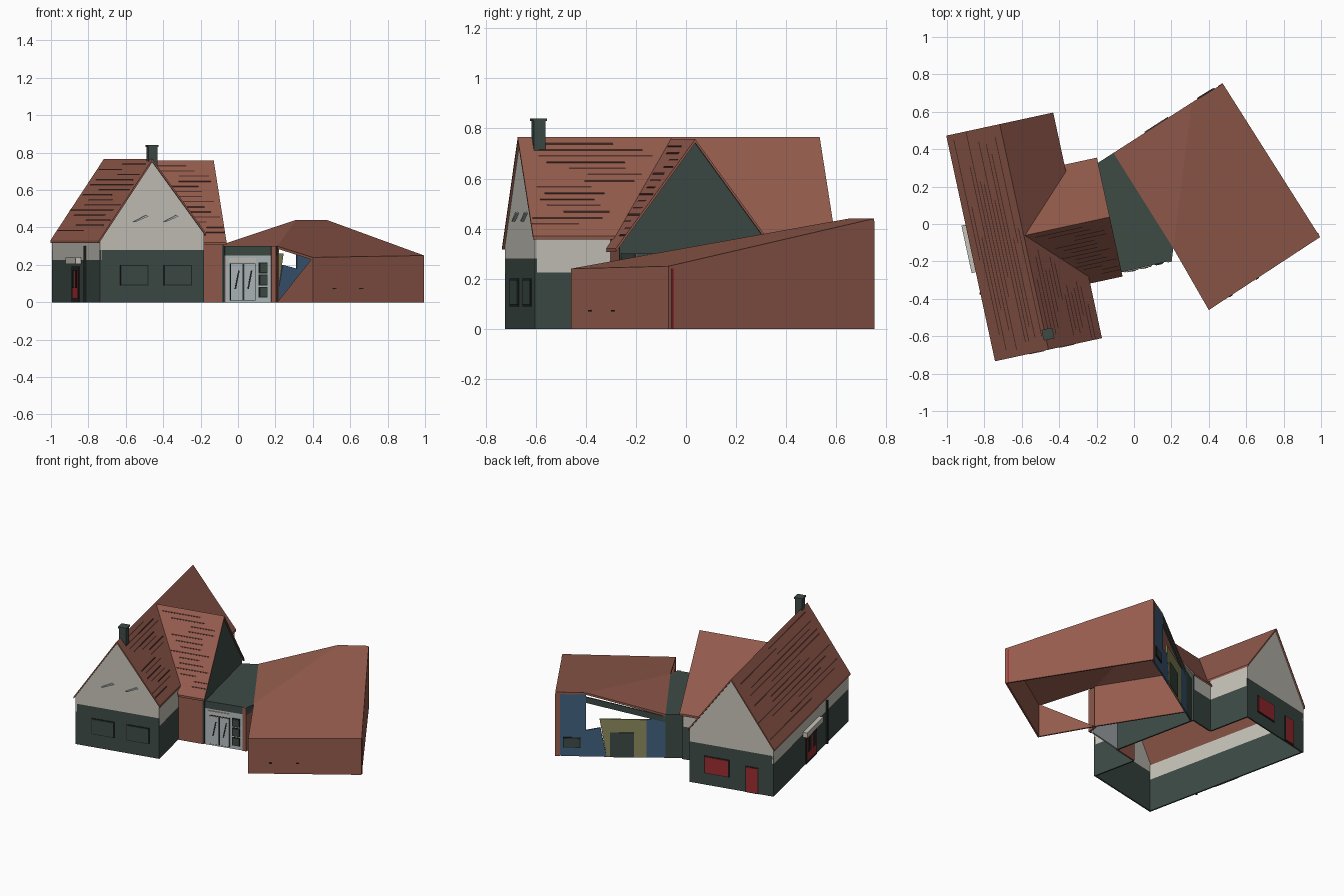
import bpy, bmesh, math, random
from mathutils import Vector

if "Cube" in bpy.data.objects:
    bpy.data.objects.remove(bpy.data.objects["Cube"])
random.seed(4)


def material(name, r, g, b):
    m = bpy.data.materials.new(name)
    m.use_nodes = True
    m.diffuse_color = (r, g, b, 1)
    m.node_tree.nodes["Principled BSDF"].inputs["Base Color"].default_value = (r, g, b, 1)
    return m


BRICK = material("brick red", .30, .107, .075)
GREEN = material("dark green", .047, .07, .06)
CREAM = material("cream render", .56, .54, .48)
DARK = material("near black", .014, .019, .017)
RED = material("door red", .33, .025, .03)
BLUE = material("wall blue", .055, .12, .21)
OLIVE = material("olive", .27, .26, .11)
GREY = material("light grey", .45, .5, .52)
COURSE = material("dark tile", .08, .03, .024)

# House frame: u across the house, v along it
ANGLE = math.radians(12.2)
U = Vector((math.cos(ANGLE), math.sin(ANGLE), 0))
V = Vector((-math.sin(ANGLE), math.cos(ANGLE), 0))
CENTRE = Vector((-.5875, -.069, 0))
UP = Vector((0, 0, 1))


def house(u, v, z=0):
    return CENTRE + U * u + V * v + UP * z


def prisms(name, outlines, offset, mat):
    """Extrude each outline by the offset, all in one object."""
    bm = bmesh.new()
    for pts in outlines:
        a = [bm.verts.new(p) for p in pts]
        b = [bm.verts.new(Vector(p) + offset) for p in pts]
        bm.faces.new(a)
        bm.faces.new(b[::-1])
        for i in range(len(a)):
            j = (i + 1) % len(a)
            bm.faces.new((a[j], a[i], b[i], b[j]))
    bmesh.ops.recalc_face_normals(bm, faces=bm.faces)
    me = bpy.data.meshes.new(name)
    bm.to_mesh(me)
    bm.free()
    me.materials.append(mat)
    ob = bpy.data.objects.new(name, me)
    bpy.context.collection.objects.link(ob)
    return ob


class Wall:
    """A vertical plane from p to q with its outside on the right hand."""

    def __init__(self, p, q):
        self.p, q = Vector(p), Vector(q)
        self.p.z = q.z = 0
        self.length = (q - self.p).length
        self.along = (q - self.p).normalized()
        self.out = self.along.cross(UP)

    def panel(self, name, outline, mat, depth=-.01):
        pts = [self.p + self.along * d + UP * z for d, z in outline]
        return prisms(name, [pts], self.out * depth, mat)

    def rect(self, name, d0, d1, z0, z1, mat, depth=.005):
        return self.panel(name, [(d0, z0), (d1, z0), (d1, z1), (d0, z1)], mat, depth)

    def full(self, name, z0, za, zb, mat):
        n = self.length
        return self.panel(name, [(0, z0), (n, z0), (n, zb), (0, za)], mat)

    def window(self, name, d0, d1, z0, z1, pane, frame=DARK, rim=.006):
        self.rect(name + "_frame", d0, d1, z0, z1, frame, .004)
        self.rect(name + "_pane", d0 + rim, d1 - rim, z0 + rim, z1 - rim, pane, .007)


# Main house walls
HW, HL = .285, .608
WEST_EAVE, EAST_EAVE, RIDGE, BAND, SILL = .33, .365, .765, .28, .225
front = Wall(house(-HW, -HL), house(HW, -HL))
back = Wall(house(HW, HL), house(-HW, HL))
west = Wall(house(-HW, HL), house(-HW, -HL))
for w, tag, za, zb in ((front, "front", WEST_EAVE, EAST_EAVE), (back, "back", EAST_EAVE, WEST_EAVE)):
    n = w.length
    w.full(tag + "_lower_wall", 0, BAND, BAND, GREEN)
    w.panel(tag + "_gable", [(0, BAND), (n, BAND), (n, zb), (n / 2, RIDGE - .015), (0, za)], CREAM)
west.full("west_lower_wall", 0, SILL, SILL, GREEN)
west.full("west_upper_wall", SILL, WEST_EAVE, WEST_EAVE, CREAM)
for tag, v0, v1 in (("front", -HL, -.3), ("back", .31, HL)):
    w = Wall(house(HW, v0), house(HW, v1))
    w.full("east_lower_wall_" + tag, 0, SILL, SILL, GREEN)
    w.full("east_upper_wall_" + tag, SILL, EAST_EAVE, EAST_EAVE, CREAM)

# Front windows and gable lamp bars
for i, d in enumerate((.11, .348)):
    front.window(f"front_window_{i}", d, d + .155, .09, .2, GREEN)
for i, d in enumerate((.18, .345)):
    front.panel(f"gable_lamp_{i}", [(d, .43), (d + .01, .428), (d + .083, .46), (d + .07, .466)], GREY, .012)

# Back window and door, west door with canopy, drainpipe
back.window("back_window", .1, .27, .08, .2, RED)
back.window("back_door", .38, .47, 0, .18, RED)
mid = west.length / 2
west.window("west_door", mid - .09, mid + .09, 0, .19, RED, DARK, .02)
for i in (-1, 1):
    west.rect("west_door_grille", mid + i * .035 - .022, mid + i * .035 + .022, .075, .17, DARK, .009)
west.rect("west_canopy", mid - .13, mid + .13, .205, .24, CREAM, .03)
west.rect("drainpipe", mid + .24, mid + .252, 0, .3, DARK, .012)

# Main roof
THICK = UP * -.014
RW, RL = .2925, .617
prisms("main_roof_west", [[house(-RW, -RL, WEST_EAVE), house(0, -RL, RIDGE),
                           house(0, RL, RIDGE), house(-RW, RL, WEST_EAVE)]], THICK, BRICK)
prisms("main_roof_east", [[house(RW, -RL, .37), house(RW, RL, .37),
                           house(0, RL, RIDGE), house(0, -RL, RIDGE)]], THICK, BRICK)

# Cross wing roof and walls
MID, SPAN, END, TOP, EAVE = .007, .325, .47, .757, .32
for tag, side in (("south", -1), ("north", 1)):
    e = MID + side * SPAN
    prisms("wing_roof_" + tag, [[house(0, MID, TOP), house(END, MID, TOP),
                                 house(END, e, EAVE), house(RW, e, EAVE)]], THICK, BRICK)
gable = Wall(house(.46, -.3), house(.46, .314))
g = gable.length
gable.panel("wing_gable", [(0, 0), (g, 0), (g, .335), (g / 2, TOP - .014), (0, .335)], GREEN)
Wall(house(HW, -.3), house(.46, -.3)).full("wing_south_wall", 0, .33, .33, BRICK)
north = Wall(house(.46, .314), house(HW, .314))
north.full("wing_north_lower_wall", 0, SILL, SILL, GREEN)
north.full("wing_north_upper_wall", SILL, .33, .33, CREAM)

# Dark tile courses, in broken runs parallel to the ridges
strips = []


def course(a, b, down):
    s, e = sorted(random.random() for _ in "ab")
    p, q = a.lerp(b, s * .6), a.lerp(b, .4 + e * .6)
    strips.append([p, q, q + down, p + down])


LIFT = .002
for i in range(1, 15):
    t = i / 16
    z = RIDGE + (WEST_EAVE - RIDGE) * t + LIFT
    course(house(-RW * t, -RL, z), house(-RW * t, RL, z), house(-.004, 0, -.006) - CENTRE)
    z = RIDGE + (.37 - RIDGE) * t + LIFT
    course(house(RW * t, -RL, z), house(RW * t, MID - SPAN * t, z), house(.004, 0, -.0055) - CENTRE)
    z = TOP + (EAVE - TOP) * t + LIFT
    course(house(RW * t + .02, MID - SPAN * t, z), house(END, MID - SPAN * t, z),
           house(0, -.004, -.0055) - CENTRE)
prisms("tile_courses", strips, UP * .001, COURSE)


# Chimney with cap
def box(name, u, v, r, z0, z1, mat):
    corners = [house(u + a * r, v + b * r, z0) for a, b in ((-1, -1), (1, -1), (1, 1), (-1, 1))]
    prisms(name, [corners], UP * (z1 - z0), mat)


box("chimney", .015, -.535, .024, .7, .83, GREEN)
box("chimney_cap", .015, -.535, .029, .83, .84, GREEN)

# Annex corners, going round from the front
D = Vector((.4, -.46, .24))
C = Vector((.995, -.07, .25))
B = Vector((.475, .75, .44))
F = Vector((.31, .65, .44))
A = Vector((-.11, .38, .3))
E = Vector((.21, -.13, .3))
prisms("annex_roof", [[D, C, B, F, E]], THICK, BRICK)
prisms("annex_side_roof", [[E, F, A]], THICK, BRICK)
annex_front = Wall(D, C)
annex_front.full("annex_front_wall", 0, D.z - .01, C.z - .01, BRICK)
for d in (.13, .3):
    annex_front.rect("wall_vent", d, d + .02, .07, .076, DARK, .004)
annex_side = Wall(C, B)
annex_side.full("annex_side_wall", 0, C.z - .01, B.z - .01, BRICK)
annex_side.rect("annex_red_strip", .015, .025, 0, .24, RED, .003)
Wall(A, E).full("annex_inner_wall", 0, .29, .29, BRICK)
raked = Wall(E, D)
raked.panel("annex_raked_wall", [(0, 0), (raked.length, 0), (raked.length, D.z)], BRICK)

# Annex yard side: blue wall, open clerestory, olive porch
rear = Wall(B, F)
rear.full("rear_blue_wall", 0, .43, .43, BLUE)
rear.rect("rear_brick_edge", 0, .03, 0, .43, BRICK, .003)
rear.window("rear_window", .05, .16, .06, .13, GREEN)
yard = Wall(F, A)
n = yard.length
yard.panel("yard_low_wall", [(0, 0), (.13, 0), (.09, .2), (0, .18)], BLUE)
yard.panel("yard_olive_wall", [(.13, 0), (.38, 0), (.38, .26), (.085, .26)], OLIVE)
yard.rect("yard_door", .15, .3, 0, .17, GREEN)
yard.panel("yard_end_wall", [(.38, 0), (n, 0), (n, .28), (.38, .26)], BLUE)
yard.panel("yard_beam", [(0, .37), (n, .245), (n, .285), (0, .41)], GREEN)

# Flat-roofed link with glazed entrance
p, q, r = house(.465, -.295), house(.745, -.29), house(.46, .3)
prisms("link_roof", [[Vector((c.x, c.y, .3)) for c in (p, q, E, A, r)]], UP * -.05, GREEN)
Wall(A, r).full("link_back_wall", 0, .27, .27, GREEN)
Wall(q, E).full("link_side_wall", 0, .3, .3, BRICK)
entry = Wall(p, q)
entry.rect("entrance_pier", .255, entry.length, 0, .3, BRICK, .006)
entry.rect("entrance_screen", 0, .255, 0, .25, GREY, -.01)
entry.rect("entrance_sign_board", .02, .17, .216, .238, CREAM, .005)
for d in (.03, .1):
    entry.window("entrance_door", d, d + .068, .01, .208, GREY, DARK, .003)
    entry.panel("door_handle", [(d + .022, .07), (d + .03, .07), (d + .05, .17), (d + .042, .17)], DARK, .009)
for z in (.025, .09, .155):
    entry.window("entrance_side_light", .185, .235, z, z + .058, GREEN)
